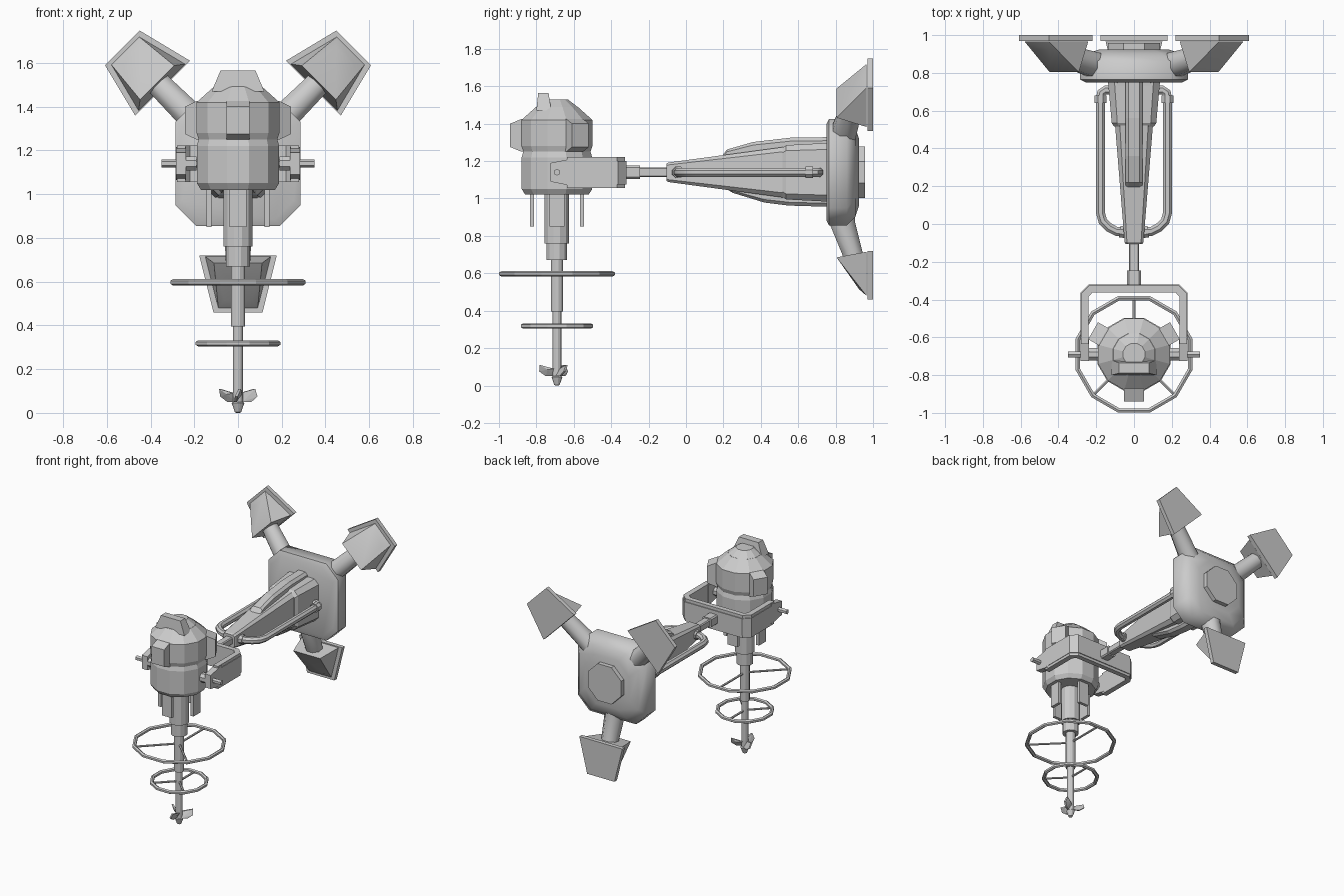
import bpy, bmesh
from math import sin, cos, pi, radians
from mathutils import Vector

if "Cube" in bpy.data.objects:
    bpy.data.objects.remove(bpy.data.objects["Cube"])

HX, HY, ZC = 0.0, -0.69, 1.14   # motor axis and arm height


def make(name, bm, smooth=None):
    bmesh.ops.recalc_face_normals(bm, faces=bm.faces[:])
    me = bpy.data.meshes.new(name)
    bm.to_mesh(me)
    bm.free()
    ob = bpy.data.objects.new(name, me)
    bpy.context.collection.objects.link(ob)
    if smooth:
        bpy.ops.object.select_all(action='DESELECT')
        ob.select_set(True)
        bpy.context.view_layer.objects.active = ob
        bpy.ops.object.shade_smooth_by_angle(angle=radians(smooth))
    return ob


def loft(name, rings, smooth=None, closed=False):
    """Skin a row of equal-length point rings; cap the ends unless closed."""
    bm = bmesh.new()
    vs = [[bm.verts.new(p) for p in r] for r in rings]
    n, m = len(vs[0]), len(vs)
    for i in range(m if closed else m - 1):
        a, b = vs[i], vs[(i + 1) % m]
        for j in range(n):
            k = (j + 1) % n
            bm.faces.new((a[j], a[k], b[k], b[j]))
    if not closed:
        bm.faces.new(vs[0])
        bm.faces.new(vs[-1])
    return make(name, bm, smooth)


def turned(name, profile, n=12, x=HX, y=HY, smooth=None):
    """Solid of revolution about a vertical axis from (radius, z) pairs."""
    return loft(name, [[(x + r * cos(2 * pi * (i + .5) / n), y + r * sin(2 * pi * (i + .5) / n), z)
                        for i in range(n)] for r, z in profile], smooth)


def tube(name, path, r, n=8, closed=False, smooth=None):
    """Sweep a round section along a path."""
    pts = [Vector(p) for p in path]
    rings = []
    for i, p in enumerate(pts):
        a = pts[i - 1] if (i or closed) else p
        b = pts[(i + 1) % len(pts)] if (closed or i < len(pts) - 1) else p
        t = (b - a).normalized()
        up = Vector((0, 0, 1)) if abs(t.z) < .9 else Vector((0, 1, 0))
        s = t.cross(up).normalized()
        u = s.cross(t)
        rings.append([p + r * (s * cos(2 * pi * (k + .5) / n) + u * sin(2 * pi * (k + .5) / n))
                      for k in range(n)])
    return loft(name, rings, smooth, closed)


def hull(name, pts, smooth=None):
    bm = bmesh.new()
    for p in pts:
        bm.verts.new(p)
    r = bmesh.ops.convex_hull(bm, input=bm.verts[:])
    junk = list({v for v in r['geom_interior'] if isinstance(v, bmesh.types.BMVert)})
    bmesh.ops.delete(bm, geom=junk, context='VERTS')
    bmesh.ops.dissolve_limit(bm, angle_limit=.02, verts=bm.verts[:], edges=bm.edges[:])
    return make(name, bm, smooth)


def radial(ang, r, t, z):
    """Point around the motor axis: distance r at ang, sideways t, height z."""
    a = radians(ang)
    return (HX + r * cos(a) - t * sin(a), HY + r * sin(a) + t * cos(a), z)


# motor housing
turned("motor_housing", [(.175, 1.02), (.195, 1.05), (.195, 1.22), (.186, 1.25), (.196, 1.28),
                         (.196, 1.42), (.115, 1.49)])
turned("motor_cap", [(.12, 1.485), (.10, 1.50), (.06, 1.53)])
hull("top_fin", [(s * w, y, z) for s in (-1, 1) for w, y, z in
                 ((.12, -.80, 1.47), (.12, -.72, 1.47), (.08, -.79, 1.565), (.08, -.735, 1.565))])
for i, a in enumerate((30, 150, 270)):
    hull(f"housing_pad_{i}", [radial(a, r, s * .052, z) for s in (-1, 1) for r, z in
                              ((.15, 1.25), (.15, 1.425), (.19, 1.425), (.25, 1.40), (.25, 1.275), (.19, 1.25))])
for i in range(4):
    hull(f"guard_plate_{i}", [radial(90 * i, r, s * .04, z) for s in (-1, 1)
                              for r in (.122, .145) for z in (.85, 1.04)])

# stepped drill shaft and tip
turned("drill_shaft", [(.068, 1.04), (.068, .76), (.057, .76), (.057, .67), (.034, .67), (.034, .395),
                       (.024, .395), (.024, .05), (.03, .045), (.015, .003), (.008, 0)])
for i, a in enumerate((30, 150, 270)):
    hull(f"drill_blade_{i}", [radial(a, r, t + s * .006, z) for s in (-1, 1) for r, t, z in
                              ((.015, -.012, .05), (.015, .012, .09), (.06, -.012, .05),
                               (.095, -.008, .075), (.092, .008, .11), (.05, .012, .085))])

# guide rings with spokes
for nm, R, z in (("upper_ring", .308, .597), ("lower_ring", .188, .318)):
    tube(nm, [radial(30 * i + 15, R, 0, z) for i in range(12)], .014, 6, True)
    for i, a in enumerate((90, 225, 315)):
        tube(f"{nm}_spoke_{i}", [radial(a, .01, 0, z), radial(a, R, 0, z)], .008, 6)

# yoke that carries the motor
outer = [(.28, -.635), (.28, -.37), (.235, -.325), (-.235, -.325), (-.28, -.37), (-.28, -.635)]
inner = [(.24, -.635), (.24, -.385), (.22, -.362), (-.22, -.362), (-.24, -.385), (-.24, -.635)]
loft("yoke", [[(*o, 1.055), (*o, 1.222), (*i, 1.222), (*i, 1.055)] for o, i in zip(outer, inner)])
lip_o = [(x * 1.012, y + (.006 if y > -.4 else 0)) for x, y in outer]
loft("yoke_band", [[(*o, 1.075), (*o, 1.20), (*i, 1.20), (*i, 1.075)] for o, i in zip(lip_o, inner)])
for side, s in (("left", -1), ("right", 1)):
    hull(f"{side}_yoke_end", [(s * x, y, z) for x in (.237, .283) for y, z in
                              ((-.725, 1.09), (-.725, 1.19), (-.60, 1.215), (-.60, 1.065))])
    tube(f"{side}_pivot_pin", [(s * .16, HY, ZC), (s * .35, HY, ZC)], .018, 6)
    tube(f"{side}_pivot_collar", [(s * .19, HY, ZC), (s * .24, HY, ZC)], .035, 8)


# telescopic rod and tapered arm
def section(y, w, h, z=ZC, c=.25):
    d = min(w, h) * c
    return [(w, y, z - h + d), (w, y, z + h - d), (w - d, y, z + h), (-w + d, y, z + h),
            (-w, y, z + h - d), (-w, y, z - h + d), (-w + d, y, z - h), (w - d, y, z - h)]


loft("rod_socket", [section(-.34, .036, .035), section(-.245, .036, .035)])
loft("rod", [section(-.26, .027, .026), section(-.08, .027, .026)])
loft("arm", [section(-.105, .045, .045), section(-.095, .05, .052), section(.52, .10, .135),
             section(.78, .12, .16)])
loft("arm_collar", [section(.515, .105, .13), section(.535, .118, .145), section(.78, .14, .158)])
profile = [(.17, 1.20), (.22, 1.262), (.36, 1.302), (.56, 1.325), (.78, 1.328), (.78, .955),
           (.55, .962), (.42, .978), (.25, 1.03), (.17, 1.08)]
loft("arm_fin", [[(x, y, ZC + (z - ZC) * k) for y, z in profile]
                 for x, k in ((-.045, .9), (-.028, 1), (.028, 1), (.045, .9))])

# hydraulic hoses
for side, s in (("left", -1), ("right", 1)):
    path = [(.03, -.04), (.09, -.04), (.13, -.02), (.165, .015), (.178, .06), (.178, .66),
            (.172, .695), (.15, .71), (.10, .705)]
    tube(f"{side}_hose", [(s * x, y, ZC) for x, y in path], .026, 8, smooth=40)
    tube(f"{side}_hose_fitting", [(s * .178, .64, ZC), (s * .178, .68, ZC)], .034, 8)
    tube(f"{side}_hose_clamp", [(s * .04, -.045, ZC), (s * .075, -.04, ZC)], .033, 8)

# mounting block and rear hub
loft("mount_block", [section(.75, .255, .255, c=.34), section(.765, .285, .285, c=.33),
                     section(.86, .285, .285, c=.33), section(.905, .24, .24, c=.4),
                     section(.925, .18, .18, c=.5)], smooth=50)
loft("rear_hub", [[(.148 * cos(pi * (i + .5) / 4), y, ZC + .148 * sin(pi * (i + .5) / 4)) for i in range(8)]
                  for y in (.88, .957)])

# three legs with feet: d = distance from centre, w = sideways
for nm, ang, off in (("lower", -90, 0), ("upper_right", 45, .068), ("upper_left", 135, .068)):
    ca, sa = cos(radians(ang)), sin(radians(ang))

    def at(d, w, y):
        return (d * ca - w * sa, y, ZC + d * sa + w * ca)

    def ring(d, yc, w, h):
        return [at(d, w * cos(pi * (i + .5) / 4), yc + h * sin(pi * (i + .5) / 4)) for i in range(8)]

    loft(f"{nm}_leg", [ring(.20, .83, .075, .075), ring(.27, .835, .07, .075),
                       ring(.42 + off, .885, .062, .062), ring(.50 + off, .91, .06, .055)], smooth=50)
    hull(f"{nm}_foot", [at(d + off, s * w, y) for s in (-1, 1) for d, w, y in
                        ((.425, .15, .965), (.66, .09, .965), (.455, .11, .805), (.625, .062, .925))], smooth=30)
    hull(f"{nm}_foot_plate", [at(d + off, s * w, y) for s in (-1, 1) for d, w, y in
                              ((.42, .177, .97), (.68, .112, .97), (.42, .177, 1), (.68, .112, 1))])
